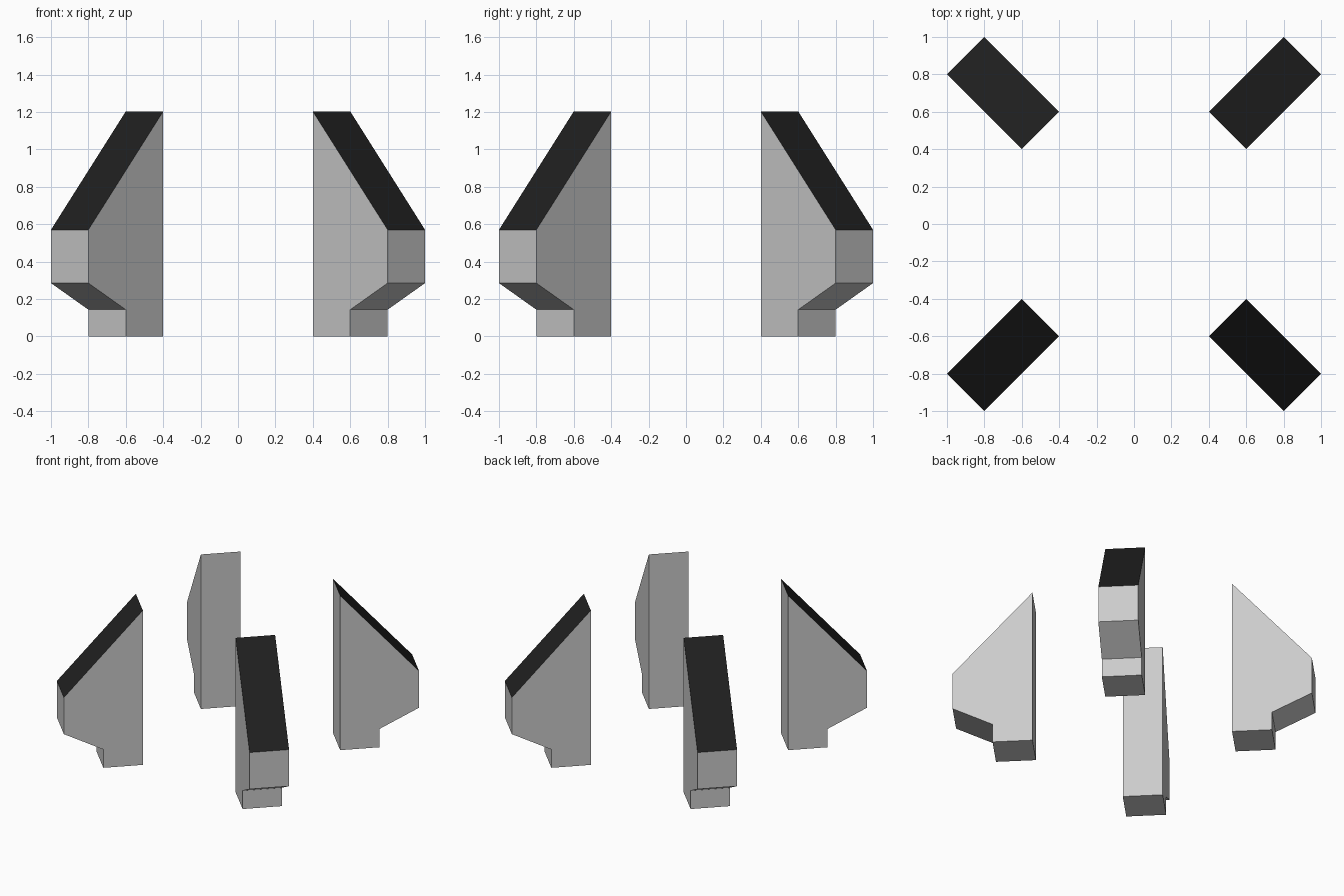
import bpy
import bmesh
import math
from mathutils import Matrix

if "Cube" in bpy.data.objects:
    bpy.data.objects.remove(bpy.data.objects["Cube"])

R2 = math.sqrt(2)
HALF_WIDTH = 0.1 * R2

# Fin side profile: (distance from the centre axis, height)
PROFILE = [(0.5 * R2, 0), (0.7 * R2, 0), (0.7 * R2, 0.143),
           (0.9 * R2, 0.285), (0.9 * R2, 0.57), (0.5 * R2, 1.203)]


def make_material(name, value):
    mat = bpy.data.materials.new(name)
    mat.diffuse_color = (value, value, value, 1)
    mat.use_nodes = True
    mat.node_tree.nodes["Principled BSDF"].inputs["Base Color"].default_value = mat.diffuse_color
    return mat


BODY = make_material("body_grey", 0.58)
SLOPE = make_material("slope_black", 0.014)


def make_fin(name, angle):
    """Extrude the profile across its width and turn it to the given angle."""
    bm = bmesh.new()
    face = bm.faces.new([bm.verts.new((r, -HALF_WIDTH, z)) for r, z in PROFILE])
    ext = bmesh.ops.extrude_face_region(bm, geom=[face], use_keep_orig=True)
    verts = [v for v in ext["geom"] if isinstance(v, bmesh.types.BMVert)]
    bmesh.ops.translate(bm, verts=verts, vec=(0, 2 * HALF_WIDTH, 0))
    bmesh.ops.recalc_face_normals(bm, faces=bm.faces)
    # Only the upper slope is black
    for f in bm.faces:
        f.normal_update()
        f.material_index = 1 if f.normal.z > 0.1 else 0
    bm.transform(Matrix.Rotation(angle, 4, 'Z'))
    mesh = bpy.data.meshes.new(name)
    bm.to_mesh(mesh)
    bm.free()
    mesh.materials.append(BODY)
    mesh.materials.append(SLOPE)
    obj = bpy.data.objects.new(name, mesh)
    bpy.context.collection.objects.link(obj)


# Four fins on the diagonals
for i, corner in enumerate(("back_right", "back_left", "front_left", "front_right")):
    make_fin("fin_" + corner, math.radians(45 + 90 * i))
